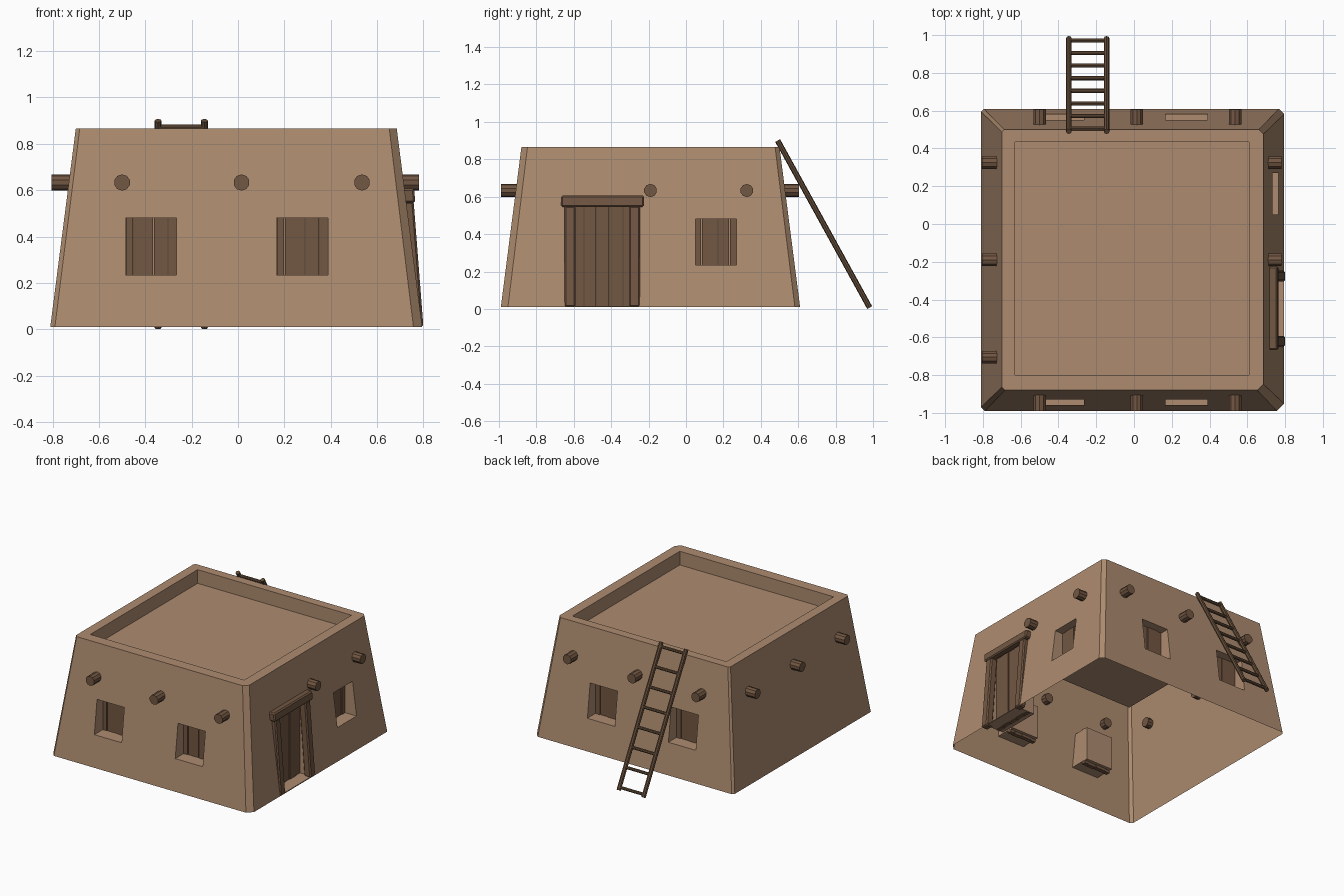
import bpy, bmesh, math
from mathutils import Vector, Matrix

if "Cube" in bpy.data.objects:
    bpy.data.objects.remove(bpy.data.objects["Cube"])


def material(name, rgb):
    m = bpy.data.materials.new(name)
    m.diffuse_color = (*rgb, 1)
    m.use_nodes = True
    m.node_tree.nodes["Principled BSDF"].inputs["Base Color"].default_value = m.diffuse_color
    return m


CLAY = material("clay", (0.42, 0.26, 0.16))
WOOD = material("wood", (0.17, 0.095, 0.055))
DARK = material("ladder_wood", (0.13, 0.075, 0.042))


def finish(name, bm, mat=None):
    bmesh.ops.recalc_face_normals(bm, faces=bm.faces)
    me = bpy.data.meshes.new(name)
    bm.to_mesh(me)
    bm.free()
    ob = bpy.data.objects.new(name, me)
    bpy.context.collection.objects.link(ob)
    if mat:
        me.materials.append(mat)
    return ob


def add_box(bm, lo, hi, shift=(0, 0), bevel=0.0):
    """Box between two corners; shift slides the top sideways so it leans."""
    lo, hi = Vector(lo), Vector(hi)
    vs = bmesh.ops.create_cube(bm, size=1)["verts"]
    for v in vs:
        top = v.co.z > 0
        v.co = Vector([lo[i] + (v.co[i] + 0.5) * (hi[i] - lo[i]) for i in range(3)])
        if top:
            v.co.x += shift[0]
            v.co.y += shift[1]
    if bevel:
        edges = list({e for v in vs for e in v.link_edges})
        bmesh.ops.bevel(bm, geom=edges, offset=bevel, segments=1, affect="EDGES")


def box(name, lo, hi, mat=None, **kw):
    bm = bmesh.new()
    add_box(bm, lo, hi, **kw)
    return finish(name, bm, mat)


def rod(name, a, b, r, sides, mat):
    a, b = Vector(a), Vector(b)
    d = b - a
    rot = d.to_track_quat("Z", "Y").to_matrix().to_4x4()
    bm = bmesh.new()
    bmesh.ops.create_cone(bm, cap_ends=True, segments=sides, radius1=r, radius2=r,
                          depth=d.length, matrix=Matrix.Translation((a + b) / 2) @ rot)
    return finish(name, bm, mat)


# Tapered body with chamfered corners
def ring(x0, x1, y0, y1, z, k):
    fl, fr, br, bl = [c * k for c in (0.02, 0.038, 0.028, 0.015)]
    return [(x0 + fl, y0, z), (x1 - fr, y0, z), (x1, y0 + fr, z), (x1, y1 - br, z),
            (x1 - br, y1, z), (x0 + bl, y1, z), (x0, y1 - bl, z), (x0, y0 + fl, z)]


bm = bmesh.new()
low = [bm.verts.new(p) for p in ring(-0.81, 0.795, -0.99, 0.61, 0.01, 1)]
top = [bm.verts.new(p) for p in ring(-0.70, 0.685, -0.88, 0.50, 0.865, 0.85)]
bm.faces.new(low[::-1])
bm.faces.new(top)
for i in range(8):
    j = (i + 1) % 8
    bm.faces.new((low[i], low[j], top[j], top[i]))
body = finish("walls_and_roof", bm, CLAY)

# Recesses: roof, windows, door
WX = ((-0.485, -0.265), (0.167, 0.388))
WZ = (0.235, 0.48)
cutters = [box("roof_cutter", (-0.63, -0.80, 0.765), (0.61, 0.435, 1.1)),
           box("side_window_cutter", (0.61, 0.05, WZ[0]), (1, 0.27, WZ[1])),
           box("door_cutter", (0.64, -0.61, 0.016), (1, -0.285, 0.56))]
for a, b in WX:
    cutters.append(box("front_window_cutter", (a, -1.2, WZ[0]), (b, -0.81, WZ[1])))
    cutters.append(box("back_window_cutter", (a, 0.43, WZ[0]), (b, 0.8, WZ[1])))
for c in cutters:
    c.hide_render = True
    m = body.modifiers.new("cut", "BOOLEAN")
    m.operation, m.solver, m.object = "DIFFERENCE", "EXACT", c
deps = bpy.context.evaluated_depsgraph_get()
bm = bmesh.new()
bm.from_mesh(body.evaluated_get(deps).to_mesh())
# The underside is open
under = [f for f in bm.faces if f.calc_center_median().z < 0.012 and abs(f.normal.z) > 0.9]
bmesh.ops.delete(bm, geom=under, context="FACES")
body.modifiers.clear()
bm.to_mesh(body.data)
bm.free()
for c in cutters:
    bpy.data.objects.remove(c, do_unlink=True)


# Plank panels; cuts are positions of the gaps along the panel
def planks(name, axis, cuts, d0, d1, z0, z1):
    bm = bmesh.new()
    for i, (a, b) in enumerate(zip(cuts, cuts[1:])):
        a, b, o = a + 0.002, b - 0.002, 0.004 * (i % 2)
        if axis == "x":
            add_box(bm, (a, d0 + o, z0), (b, d1 + o, z1))
        else:
            add_box(bm, (d0 + o, a, z0), (d1 + o, b, z1))
    return finish(name, bm, WOOD)


SPLIT = (-0.005, 0.15, 0.55, 0.83, 1.005)
for a, b in WX:
    cuts = [a + (b - a) * t for t in SPLIT]
    planks("front_shutter", "x", cuts, -0.865, -0.835, 0.215, 0.485)
    planks("back_shutter", "x", cuts, 0.455, 0.485, 0.215, 0.485)
planks("side_shutter", "y", [0.05 + 0.22 * t for t in SPLIT], 0.64, 0.67, 0.215, 0.485)
planks("door", "y", (-0.61, -0.545, -0.48, -0.41, -0.337, -0.285), 0.67, 0.70, 0.012, 0.56)

# Door frame
for y in (-0.65, -0.305):
    box("door_post", (0.745, y, 0.01), (0.80, y + 0.058, 0.55), WOOD,
        shift=(-0.042, 0), bevel=0.008)
box("door_lintel", (0.715, -0.667, 0.545), (0.765, -0.225, 0.607), WOOD,
    shift=(-0.005, 0), bevel=0.008)

# Roof beam ends
R, Z = 0.035, 0.633
for x in (-0.50, 0.015, 0.535):
    rod("front_beam", (x, -0.99, Z), (x, -0.87, Z), R, 10, WOOD)
    rod("back_beam", (x, 0.49, Z), (x, 0.605, Z), R, 10, WOOD)
for y in (-0.705, -0.19, 0.325):
    rod("left_beam", (-0.805, y, Z), (-0.69, y, Z), R, 10, WOOD)
    if y > -0.5:
        rod("right_beam", (0.675, y, Z), (0.78, y, Z), R, 10, WOOD)

# Ladder leaning on the back wall
foot, head = Vector((0, 0.982, 0.007)), Vector((0, 0.49, 0.90))
for x in (-0.345, -0.145):
    rod("ladder_rail", foot + Vector((x, 0, 0)), head + Vector((x, 0, 0)), 0.015, 8, DARK)
for i in range(8):
    p = foot.lerp(head, 0.02 + 0.95 * i / 7)
    rod("ladder_rung", p + Vector((-0.345, 0, 0)), p + Vector((-0.145, 0, 0)), 0.011, 8, DARK)
